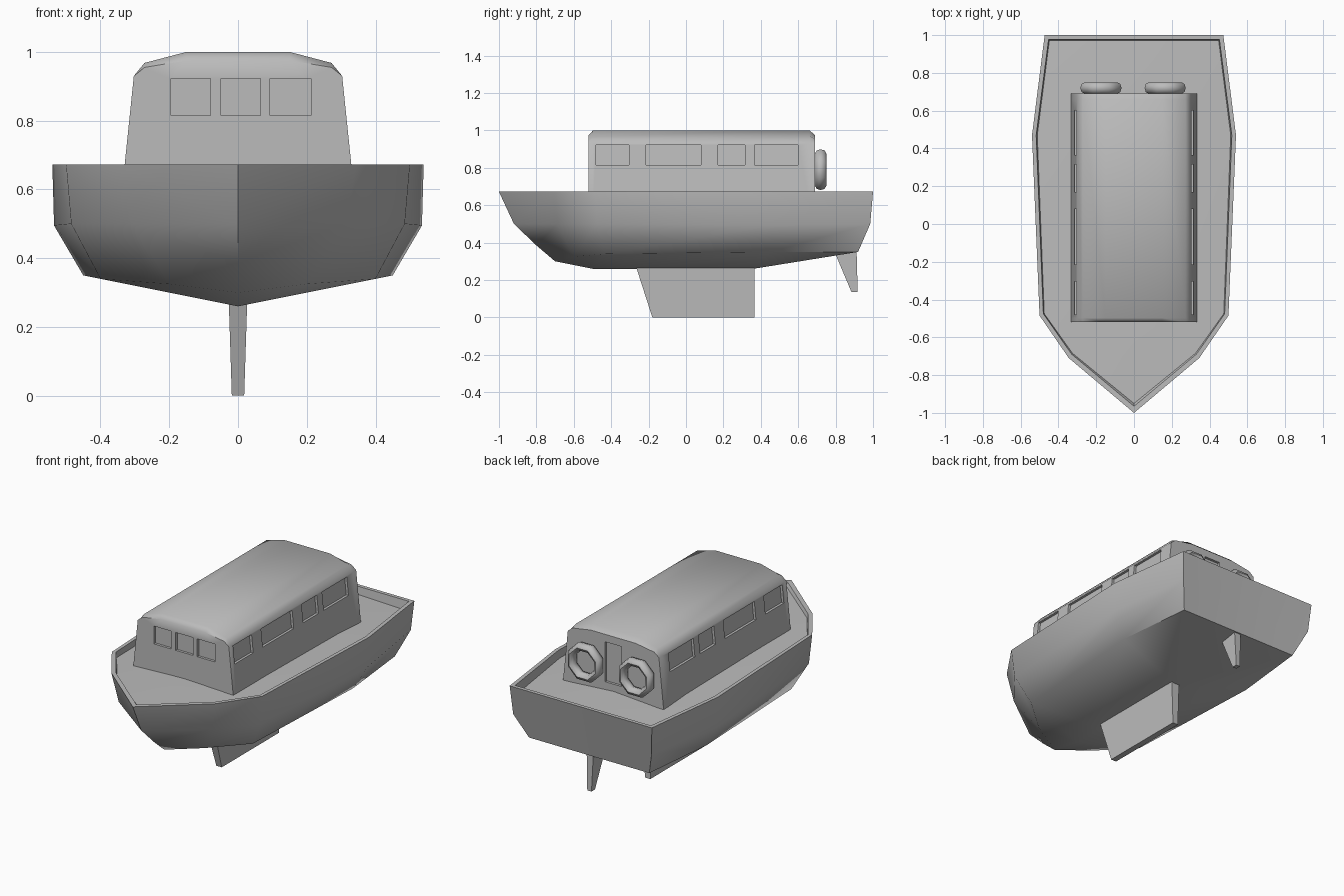
import bpy, bmesh, math
from mathutils import Matrix

if "Cube" in bpy.data.objects:
    bpy.data.objects.remove(bpy.data.objects["Cube"])

grey = bpy.data.materials.new("boat grey")
grey.diffuse_color = (0.5, 0.5, 0.5, 1)
grey.use_nodes = True
grey.node_tree.nodes["Principled BSDF"].inputs["Base Color"].default_value = grey.diffuse_color


def finish(name, bm, angle=None):
    bmesh.ops.remove_doubles(bm, verts=bm.verts, dist=0.0005)
    bmesh.ops.recalc_face_normals(bm, faces=bm.faces)
    me = bpy.data.meshes.new(name)
    bm.to_mesh(me)
    bm.free()
    me.materials.append(grey)
    ob = bpy.data.objects.new(name, me)
    bpy.context.collection.objects.link(ob)
    bpy.ops.object.select_all(action='DESELECT')
    ob.select_set(True)
    bpy.context.view_layer.objects.active = ob
    if angle:
        bpy.ops.object.shade_smooth_by_angle(angle=math.radians(angle))
    return ob


def loft(bm, sections, closed=False):
    rows = [[bm.verts.new(p) for p in s] for s in sections]
    for a, b in zip(rows, rows[1:]):
        n = len(a)
        for i in range(n if closed else n - 1):
            j = (i + 1) % n
            bm.faces.new((a[i], a[j], b[j], b[i]))
    if closed:
        bm.faces.new(rows[0])
        bm.faces.new(rows[-1])
    return rows


def box(bm, x0, x1, y0, y1, z0, z1):
    m = Matrix.Translation(((x0 + x1) / 2, (y0 + y1) / 2, (z0 + z1) / 2))
    m = m @ Matrix.Diagonal((x1 - x0, y1 - y0, z1 - z0, 1))
    return bmesh.ops.create_cube(bm, size=1, matrix=m)["verts"]


# Hull half: keel, chine, side, sheer, inner rim, deck edge, deck centre
T = 0.672
hull = [
    [(0, -.70, .30), (0, -.80, .385), (0, -.92, .50), (0, -1, T),
     (0, -.965, T), (0, -.95, .655), (0, -.95, .655)],
    [(0, -.50, .26), (.20, -.60, .325), (.31, -.69, .50), (.345, -.71, T),
     (.33, -.69, T), (.325, -.685, .65), (0, -.70, .657)],
    [(0, -.30, .26), (.40, -.43, .34), (.485, -.475, .50), (.50, -.485, T),
     (.48, -.475, T), (.475, -.475, .64), (0, -.48, .66)],
    [(0, .36, .26), (.45, .45, .35), (.535, .47, .495), (.54, .47, T),
     (.518, .47, T), (.512, .47, .625), (0, .47, .66)],
    [(0, .92, .35), (.40, .92, .35), (.46, .985, .50), (.473, 1, T),
     (.452, .978, T), (.448, .972, .615), (0, .972, .63)],
]
bm = bmesh.new()
k, c, s, sh, rim, edge, mid = loft(bm, hull)[-1]
out_mid, in_mid = bm.verts.new((0, 1, T)), bm.verts.new((0, .978, T))
bm.faces.new((k, c, s, sh, out_mid))       # transom
bm.faces.new((sh, rim, in_mid, out_mid))   # transom rim
bm.faces.new((rim, edge, mid, in_mid))     # transom inside
bmesh.ops.dissolve_degenerate(bm, edges=bm.edges, dist=0.0005)
geom = bm.verts[:] + bm.edges[:] + bm.faces[:]
dup = bmesh.ops.duplicate(bm, geom=geom)["geom"]
for v in dup:
    if isinstance(v, bmesh.types.BMVert):
        v.co.x *= -1
finish("hull", bm, 50)


# Cabin with a rounded roof
def cabin_section(y, shoulder, top):
    half = [(.335, .62), (.303, .93), (.272, shoulder), (.15, top)]
    pts = half + [(-x, z) for x, z in reversed(half)]
    return [(x, y, z) for x, z in pts]


bm = bmesh.new()
loft(bm, [cabin_section(-.52, .955, .975), cabin_section(-.497, .968, 1),
          cabin_section(.66, .968, 1), cabin_section(.69, .955, .975)], True)
cabin = finish("cabin", bm)

# Window and door recesses
D, Z0, Z1 = 0.015, .815, .922
bm = bmesh.new()
for x0, x1 in ((-.195, -.08), (-.05, .065), (.093, .212)):
    box(bm, x0, x1, -.6, -.52 + D, Z0, Z1)
for y0, y1 in ((-.48, -.305), (-.215, .08), (.17, .315), (.365, .60)):
    for side in (-1, 1):
        for v in box(bm, 0, .1, y0, y1, Z0, Z1):
            wall = .303 + (.93 - v.co.z) * .032 / .31
            v.co.x = side * (v.co.x + wall - D)
box(bm, -.055, .055, .69 - D, .8, .69, .93)
cutter = finish("opening_cutter", bm)
cutter.hide_render = True
mod = cabin.modifiers.new("openings", 'BOOLEAN')
mod.object, mod.solver = cutter, 'EXACT'
bpy.ops.object.select_all(action='DESELECT')
cabin.select_set(True)
bpy.context.view_layer.objects.active = cabin
bpy.ops.object.modifier_apply(modifier="openings")
bpy.data.objects.remove(cutter)
bpy.ops.object.shade_smooth_by_angle(angle=math.radians(43))

# Octagonal life rings on the rear wall
for name, cx in (("left_life_ring", -.175), ("right_life_ring", .165)):
    bm = bmesh.new()
    rings = []
    for i in range(9):
        a = math.radians(45 * i + 22.5)
        ring = []
        for j in range(8):
            b = math.radians(45 * j)
            r = .094 + .024 * math.cos(b)
            ring.append((cx + r * math.cos(a), .72 + .03 * math.sin(b),
                         .79 + r * math.sin(a)))
        rings.append(ring + ring[:1])
    loft(bm, rings)
    finish(name, bm, 50)


# Tapered fins below the hull
def fin(name, top, bottom):
    bm = bmesh.new()
    loft(bm, [[(-w, y0, z), (w, y0, z), (w, y1, z), (-w, y1, z)]
              for y0, y1, z, w in (top, bottom)], True)
    finish(name, bm)


fin("keel", (-.27, .365, .28, .027), (-.18, .365, 0, .018))
fin("rudder", (.79, .912, .36, .022), (.885, .918, .135, .014))
